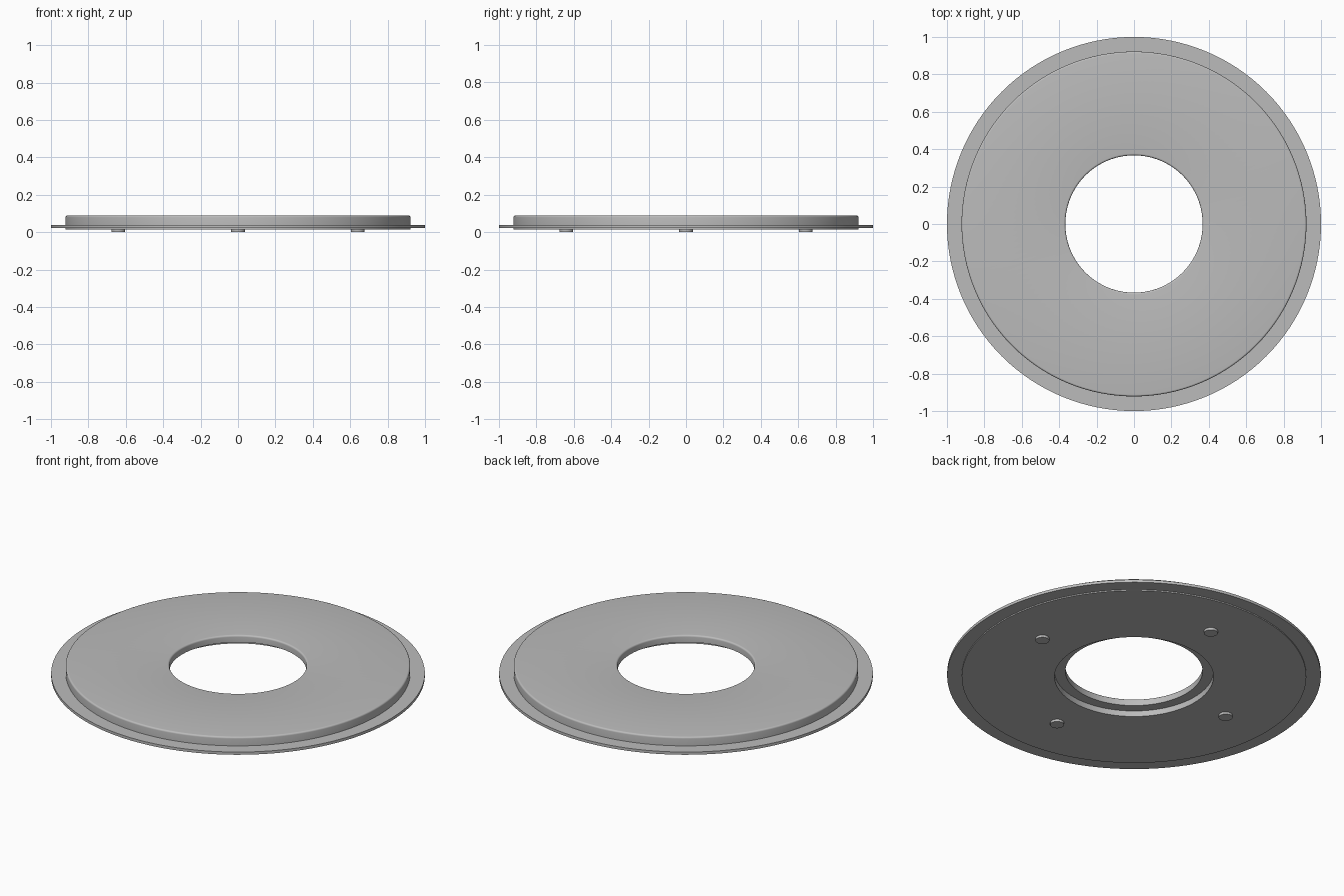
import bpy, math
from mathutils import Vector

cube = bpy.data.objects.get("Cube")
if cube:
    bpy.data.objects.remove(cube, do_unlink=True)

SEGMENTS = 128

grey = bpy.data.materials.new("plain_grey")
grey.use_nodes = True
grey.diffuse_color = (0.5, 0.5, 0.5, 1)
grey.node_tree.nodes["Principled BSDF"].inputs["Base Color"].default_value = (0.5, 0.5, 0.5, 1)


def fillet(cx, cz, r, start, end, steps=5):
    """Points of a rounded corner in the (radius, height) plane."""
    angles = [math.radians(start + (end - start) * i / steps) for i in range(steps + 1)]
    return [(cx + r * math.cos(a), cz + r * math.sin(a)) for a in angles]


def lathe(name, profile):
    """Revolve a closed (radius, height) profile around z."""
    n = len(profile)
    verts = [(r * math.cos(t), r * math.sin(t), z)
             for t in (2 * math.pi * s / SEGMENTS for s in range(SEGMENTS))
             for r, z in profile]
    faces = []
    for s in range(SEGMENTS):
        a, b = s * n, (s + 1) % SEGMENTS * n
        for i in range(n):
            j = (i + 1) % n
            faces.append((a + i, b + i, b + j, a + j))
    mesh = bpy.data.meshes.new(name)
    mesh.from_pydata(verts, [], faces)
    obj = bpy.data.objects.new(name, mesh)
    bpy.context.collection.objects.link(obj)
    finish(obj)


def finish(obj):
    obj.data.materials.append(grey)
    bpy.ops.object.select_all(action='DESELECT')
    obj.select_set(True)
    bpy.context.view_layer.objects.active = obj
    bpy.ops.object.shade_smooth_by_angle(angle=math.radians(35))


# Ring body: rim flange, rounded top edges, central hole, counterbore below
hole, bore, body, rim = 0.367, 0.425, 0.922, 1.0
bottom, top, edge = 0.014, 0.089, 0.01
profile = [(bore, bottom), (body, bottom), (body, 0.021), (rim, 0.021), (rim, 0.037), (body, 0.037)]
profile += fillet(body - edge, top - edge, edge, 0, 90)
profile += fillet(hole + edge, top - edge, edge, 90, 180)
profile += [(hole, 0.048), (bore, 0.048)]
lathe("ring_plate", profile)

# Four small round feet under the plate
for i, side in enumerate(("left", "back", "right", "front")):
    a = i * math.pi / 2
    bpy.ops.mesh.primitive_cylinder_add(
        vertices=32, radius=0.037, depth=0.018,
        location=(0.64 * math.cos(a), 0.64 * math.sin(a), 0.009))
    foot = bpy.context.object
    foot.name = side + "_foot"
    finish(foot)
